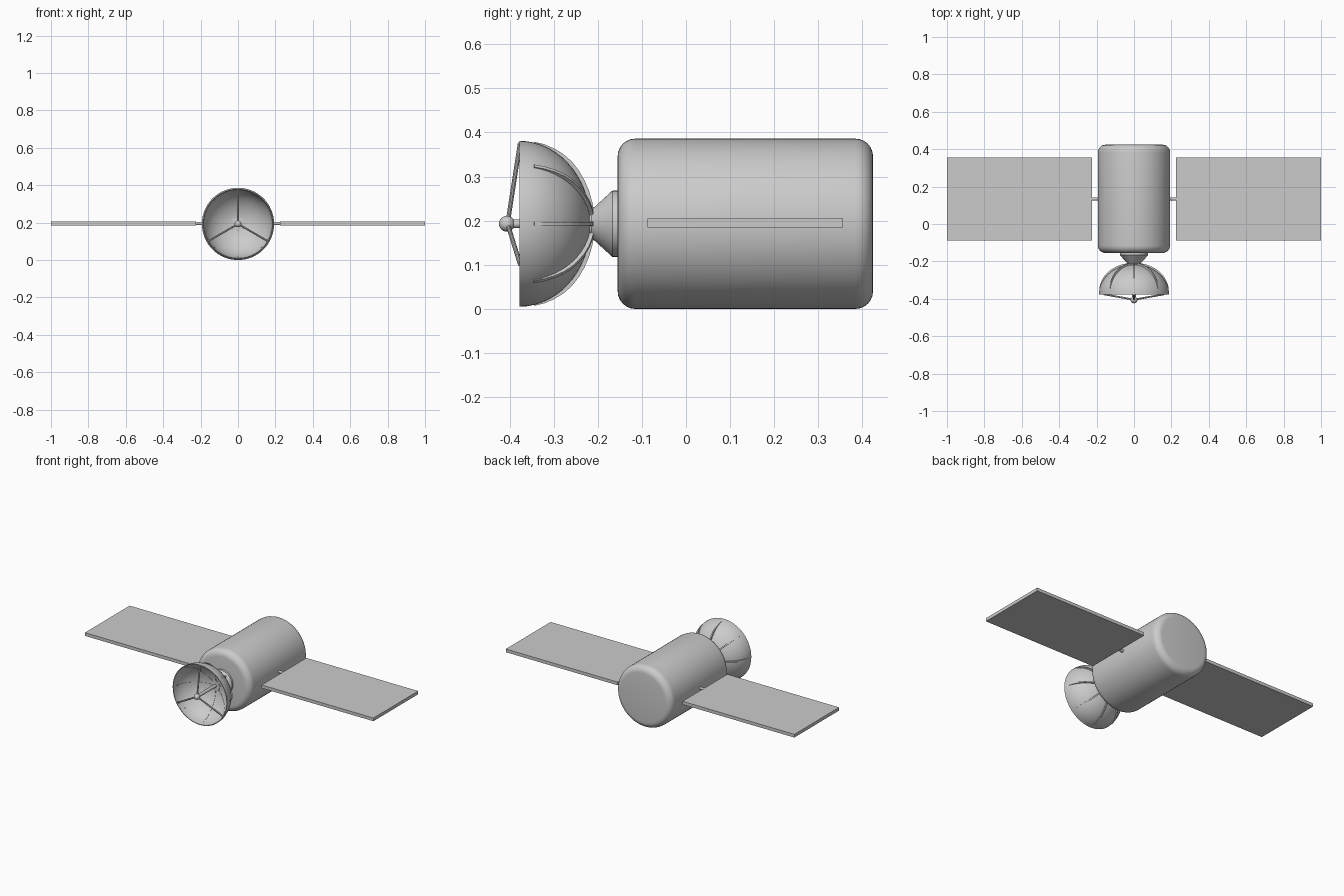
import bpy, bmesh, math
from mathutils import Vector

if "Cube" in bpy.data.objects:
    bpy.data.objects.remove(bpy.data.objects["Cube"])

CZ = 0.193  # height of the main axis
grey = bpy.data.materials.new("light_grey")
grey.diffuse_color = (0.6, 0.6, 0.6, 1)
grey.use_nodes = True
grey.node_tree.nodes["Principled BSDF"].inputs["Base Color"].default_value = grey.diffuse_color


def finish(name, bm, smooth=True):
    bmesh.ops.recalc_face_normals(bm, faces=bm.faces)
    me = bpy.data.meshes.new(name)
    bm.to_mesh(me)
    bm.free()
    me.materials.append(grey)
    ob = bpy.data.objects.new(name, me)
    bpy.context.collection.objects.link(ob)
    if smooth:
        bpy.ops.object.select_all(action='DESELECT')
        ob.select_set(True)
        bpy.context.view_layer.objects.active = ob
        bpy.ops.object.shade_smooth_by_angle(angle=math.radians(35))
    return ob


def lathe(name, profile, steps=64):
    """Spin (y, radius) points around the main axis."""
    bm = bmesh.new()
    vs = [bm.verts.new((0, y, CZ + r)) for y, r in profile]
    es = [bm.edges.new(p) for p in zip(vs, vs[1:])]
    bmesh.ops.spin(bm, geom=vs + es, cent=(0, 0, CZ), axis=(0, 1, 0),
                   angle=math.tau, steps=steps)
    bmesh.ops.remove_doubles(bm, verts=bm.verts, dist=1e-5)
    return finish(name, bm)


def rod(name, a, b, r, sides=12):
    a, b = Vector(a), Vector(b)
    bm = bmesh.new()
    bmesh.ops.create_cone(bm, cap_ends=True, segments=sides, radius1=r, radius2=r, depth=(b - a).length)
    rot = (b - a).to_track_quat('Z', 'Y').to_matrix()
    for v in bm.verts:
        v.co = rot @ v.co + (a + b) / 2
    return finish(name, bm)


def polar(y, r, deg):
    t = math.radians(deg)
    return Vector((r * math.cos(t), y, CZ + r * math.sin(t)))


# Body: cylinder with rounded ends
R, B = 0.193, 0.04
arc = [math.radians(a) for a in range(0, 91, 15)]
front = [(-0.155 + B * (1 - math.sin(a)), R - B * (1 - math.cos(a))) for a in reversed(arc)]
back = [(0.424 - B * (1 - math.sin(a)), R - B * (1 - math.cos(a))) for a in arc]
front.sort(key=lambda p: p[0])
lathe("body", [(-0.155, 0)] + front + back + [(0.424, 0)])

# Neck between body and dish
lathe("neck", [(-0.15, 0), (-0.15, 0.075), (-0.167, 0.075), (-0.214, 0.032), (-0.228, 0.032), (-0.228, 0)], 48)

# Dish: thin bowl, open to the front
RIM = -0.378


def bowl(r, d):
    return [(RIM + d * math.sin(math.radians(a)), r * math.cos(math.radians(a))) for a in range(0, 91, 6)]


lathe("dish", bowl(0.188, 0.162) + bowl(0.184, 0.157)[::-1] + [(RIM, 0.188)])

# Eight curved ribs behind the dish
for i in range(8):
    bm = bmesh.new()
    rows = []
    for a in range(12, 85, 8):
        c, s = math.cos(math.radians(a)), math.sin(math.radians(a))
        lift = 0.002 + 0.007 * min(1, (a - 12) / 30)
        row = []
        for off, side in ((-0.006, -1), (lift, -1), (lift, 1), (-0.006, 1)):
            p = polar(RIM + (0.162 + off) * s, (0.188 + off) * c, i * 45)
            t = math.radians(i * 45)
            p += Vector((-math.sin(t), 0, math.cos(t))) * side * 0.004
            row.append(bm.verts.new(p))
        rows.append(row)
    for p, q in zip(rows, rows[1:]):
        for k in range(4):
            bm.faces.new((p[k], p[(k + 1) % 4], q[(k + 1) % 4], q[k]))
    bm.faces.new(rows[0])
    bm.faces.new(rows[-1])
    finish(f"dish_rib_{i}", bm, False)
    # clip tying the rib to the neck
    rod(f"rib_clip_{i}", polar(-0.228, 0.036, i * 45), polar(-0.210, 0.033, i * 45), 0.005, 8)

# Feed: central mast, tip ball and three struts
rod("feed_mast", (0, -0.405, CZ), (0, -0.225, CZ), 0.010, 16)
bm = bmesh.new()
bmesh.ops.create_uvsphere(bm, u_segments=24, v_segments=12, radius=0.018)
bmesh.ops.translate(bm, verts=bm.verts, vec=(0, -0.406, CZ))
finish("feed_ball", bm)
for k, deg in enumerate((90, 210, 330)):
    rod(f"feed_strut_{k}", polar(RIM + 0.002, 0.184, deg), polar(-0.403, 0.01, deg), 0.005, 10)

# Solar panels and their arms
for side, label in ((-1, "left"), (1, "right")):
    bm = bmesh.new()
    bmesh.ops.create_cube(bm, size=1)
    for v in bm.verts:
        v.co = (side * 0.6125 + v.co.x * 0.775, 0.134 + v.co.y * 0.443, CZ + 0.002 + v.co.z * 0.02)
    finish(f"solar_panel_{label}", bm, False)
    rod(f"panel_arm_{label}", (side * 0.18, 0.134, CZ + 0.002), (side * 0.24, 0.134, CZ + 0.002), 0.008)
